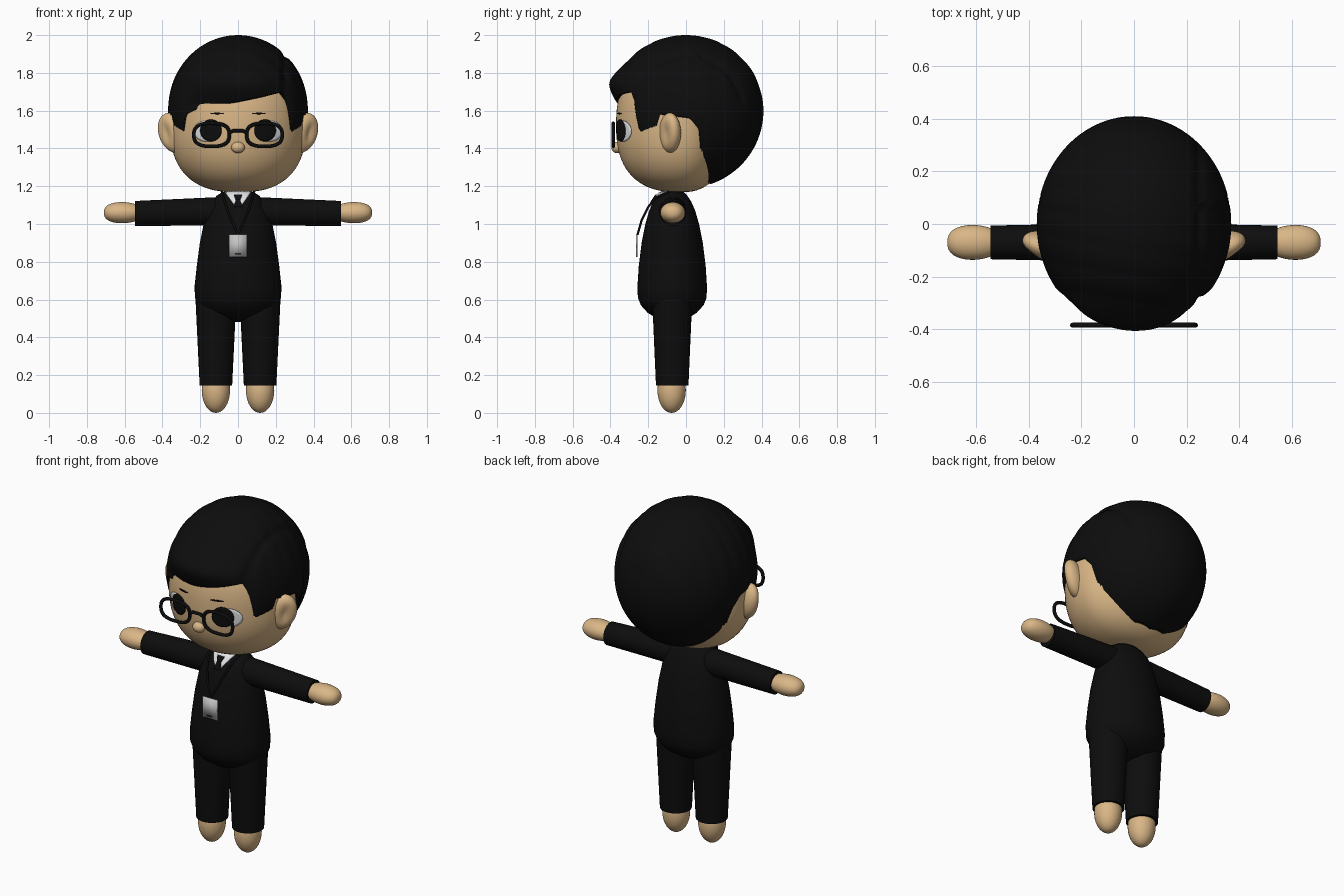
import bpy, bmesh, math
from math import sin, cos, pi, sqrt, exp, acos, radians

if "Cube" in bpy.data.objects:
    bpy.data.objects.remove(bpy.data.objects["Cube"])


def material(name, rgb):
    m = bpy.data.materials.new(name)
    m.diffuse_color = (*rgb, 1)
    m.use_nodes = True
    m.node_tree.nodes["Principled BSDF"].inputs["Base Color"].default_value = m.diffuse_color
    return m


SKIN = material("skin", (0.70, 0.47, 0.24))
BLACK = material("black", (0.004, 0.004, 0.004))
WHITE = material("white", (0.75, 0.76, 0.78))
GREY = material("badge_grey", (0.55, 0.55, 0.55))


def interp(table, t):
    for a, b in zip(table, table[1:]):
        if t <= b[0]:
            k = max(0, (t - a[0]) / (b[0] - a[0]))
            return [p + (q - p) * k for p, q in zip(a[1:], b[1:])]
    return list(table[-1][1:])


def surface(name, f, nu, nv, mat, wrap=True, thick=0, offset=0, caps=False):
    """Grid surface from f(u, v) with u, v in 0..1; u can wrap round."""
    bm = bmesh.new()
    cols = nu if wrap else nu + 1
    rows = [[bm.verts.new(f(i / nu, j / nv)) for i in range(cols)] for j in range(nv + 1)]
    for j in range(nv):
        for i in range(nu):
            k = (i + 1) % cols
            bm.faces.new((rows[j][i], rows[j][k], rows[j + 1][k], rows[j + 1][i]))
    if caps:
        bm.faces.new(rows[0])
        bm.faces.new(rows[-1])
    bmesh.ops.remove_doubles(bm, verts=bm.verts, dist=1e-5)
    bmesh.ops.recalc_face_normals(bm, faces=bm.faces)
    me = bpy.data.meshes.new(name)
    bm.to_mesh(me)
    bm.free()
    ob = bpy.data.objects.new(name, me)
    bpy.context.collection.objects.link(ob)
    me.materials.append(mat)
    if thick:
        s = ob.modifiers.new("thickness", 'SOLIDIFY')
        s.thickness, s.offset = thick, offset
    bpy.ops.object.select_all(action='DESELECT')
    bpy.context.view_layer.objects.active = ob
    ob.select_set(True)
    bpy.ops.object.shade_smooth_by_angle(angle=radians(50))
    return ob


def ellipsoid(name, c, r, mat, nu=32, nv=20):
    return surface(name, lambda u, v: (c[0] + r[0] * sin(pi * v) * cos(2 * pi * u),
                                       c[1] + r[1] * sin(pi * v) * sin(2 * pi * u),
                                       c[2] + r[2] * cos(pi * v)), nu, nv, mat)


def wire(name, points, radius, mat, closed=False):
    cu = bpy.data.curves.new(name, 'CURVE')
    cu.dimensions, cu.bevel_depth, cu.bevel_resolution = '3D', radius, 2
    sp = cu.splines.new('POLY')
    sp.points.add(len(points) - 1)
    for p, co in zip(sp.points, points):
        p.co = (*co, 1)
    sp.use_cyclic_u, cu.use_fill_caps = closed, True
    cu.materials.append(mat)
    bpy.context.collection.objects.link(bpy.data.objects.new(name, cu))


# Head: rounded, squarer than a ball, flatter at the back
N = 2.5


def head_radius(z):
    return max(0, 1 - min(1, abs((z - 1.525) / 0.357)) ** N) ** (1 / N)


def head(u, v):
    z = 1.525 + 0.357 * cos(pi * v)
    r, a = head_radius(z), 2 * pi * u
    y = sin(a) * r
    return 0.36 * r * cos(a), -0.03 + y * (0.34 if y < 0 else 0.25), z


def face_y(x, z):
    return -0.03 - 0.34 * sqrt(max(0, head_radius(z) ** 2 - (x / 0.36) ** 2))


surface("head", head, 64, 40, SKIN)
ellipsoid("nose", (0, -0.365, 1.405), (0.036, 0.03, 0.03), SKIN)

# Hair: cap whose lower edge follows fringe, sideburns, ears and nape
EDGE = [(-180, 1.21), (-106, 1.23), (-100, 1.5), (-93, 1.56), (-72, 1.58), (-66, 1.48),
        (-55, 1.45), (-49, 1.58), (-40, 1.60), (-30, 1.615), (0, 1.645), (42, 1.70),
        (47, 1.60), (52, 1.46), (64, 1.45), (70, 1.58), (93, 1.56), (100, 1.5),
        (106, 1.23), (180, 1.21)]


def hair(u, v):
    a = -180 + 360 * u
    ze = interp(EDGE, a)[0]
    th = v * acos((ze - 1.6) / (0.4 if ze > 1.6 else 0.41))
    a = radians(a)
    x, y = 0.37 * sin(a) * sin(th), -0.41 * cos(a) * sin(th)
    h = cos(th) * (0.4 if cos(th) > 0 else 0.41)
    z = 1.6 + h
    front = max(0, min(1, (cos(a) - 0.6) / 0.25))
    # strands on the crown, and the side parting
    k = 1 + 0.014 * (abs(sin(32 * y + 5 * x)) - 0.6) * max(0, min(1, (z - 1.65) / 0.12)) * sin(th)
    k -= 0.03 * exp(-((x - 0.25) / 0.015) ** 2) * (z > 1.65)
    # fringe bulges forward then curls in
    y *= 1 + 0.07 * front * exp(-((z - 1.76) / 0.06) ** 2)
    if z < 1.75:
        y *= 1 - 0.13 * front * min(1, ((1.75 - z) / 0.12) ** 2)
    return x * k, y * k, 1.6 + h * k


surface("hair", hair, 180, 48, BLACK, thick=0.025, offset=-1)

# Torso: jacket profile of (z, half width, half depth)
TORSO = [(0.48, 0.001, 0.001), (0.495, 0.09, 0.075), (0.53, 0.17, 0.13), (0.57, 0.212, 0.166),
         (0.61, 0.228, 0.182), (0.67, 0.23, 0.184), (0.78, 0.218, 0.177), (0.9, 0.202, 0.162),
         (1.0, 0.182, 0.142), (1.07, 0.162, 0.122), (1.12, 0.138, 0.1), (1.15, 0.113, 0.08),
         (1.17, 0.08, 0.06), (1.18, 0.001, 0.001)]


def torso(u, v):
    z, rx, ry = TORSO[round(v * (len(TORSO) - 1))]
    return rx * cos(2 * pi * u), -0.073 + ry * sin(2 * pi * u), z


def chest_y(x, z):
    rx, ry = interp(TORSO, z)
    return -0.073 - ry * sqrt(max(0, 1 - (x / rx) ** 2))


surface("jacket", torso, 48, len(TORSO) - 1, BLACK)


def chest_plate(name, z0, z1, w0, w1, lift, mat):
    def f(u, v):
        z, w = z0 + (z1 - z0) * v, w0 + (w1 - w0) * v
        x = w * (2 * u - 1)
        return x, chest_y(x, z) - lift, z
    surface(name, f, 12, 8, mat, wrap=False, thick=0.006)


# Shirt collar, tie, lanyard and badge
chest_plate("shirt_front", 1.172, 1.10, 0.072, 0.02, 0.004, WHITE)
chest_plate("tie_knot", 1.155, 1.128, 0.022, 0.012, 0.010, BLACK)
chest_plate("tie", 1.128, 1.09, 0.012, 0.022, 0.010, BLACK)
for s in (-1, 1):
    wire("lanyard", [(s * 0.085, -0.09, 1.17), (s * 0.078, -0.16, 1.14), (s * 0.062, -0.2, 1.09),
                     (s * 0.035, -0.235, 1.02), (0, -0.256, 0.945)], 0.006, BLACK)


def flat_plate(name, x, z0, z1, y, mat):
    surface(name, lambda u, v: (x * (2 * u - 1), y, z0 + (z1 - z0) * v), 1, 1, mat,
            wrap=False, thick=0.008)


flat_plate("badge", 0.047, 0.825, 0.945, -0.26, GREY)
flat_plate("badge_mark", 0.016, 0.838, 0.843, -0.262, BLACK)


def face_plate(name, cx, cz, rx, rz, lift, mat):
    def f(u, v):
        x, z = cx + rx * v * cos(2 * pi * u), cz + rz * v * sin(2 * pi * u)
        return x, face_y(x, z) - lift, z
    surface(name, f, 32, 6, mat, thick=0.006)


for s in (-1, 1):
    side = "left" if s < 0 else "right"
    # Eyes and brows
    face_plate(side + "_eye_white", s * 0.165, 1.492, 0.07, 0.055, 0.003, WHITE)
    face_plate(side + "_pupil", s * 0.143, 1.495, 0.056, 0.058, 0.008, BLACK)
    face_plate(side + "_brow", s * 0.11, 1.585, 0.035, 0.004, 0.002, BLACK)

    # Glasses rim: rounded rectangle
    rim = []
    for i in range(48):
        c, d = cos(2 * pi * i / 48), sin(2 * pi * i / 48)
        rim.append((s * 0.14 + math.copysign(abs(c) ** 0.75, c) * 0.094, -0.385,
                    1.472 + math.copysign(abs(d) ** 0.75, d) * 0.061))
    wire(side + "_glasses_rim", rim, 0.0095, BLACK, closed=True)

    # Ear: flared oval with a hollow on the outer front
    def ear(u, v):
        a, b = 2 * pi * u, pi * v
        p, q, h = sin(b) * cos(a), sin(b) * sin(a), cos(b)
        r = 1 - 0.4 * exp(-((p - 0.6) ** 2 + (q + 0.75) ** 2 + h * h * 0.7) / 0.22)
        x, y = 0.078 * p * r, 0.055 * q * r
        return s * (0.345 + x + 0.02 * h), -0.085 + y + 0.25 * x, 1.482 + 0.106 * h
    surface(side + "_ear", ear, 36, 28, SKIN)

    # Sleeve, hand
    def sleeve(u, v):
        r = 0.074 - 0.01 * v
        return (s * (0.06 + 0.485 * v), -0.07 + r * cos(2 * pi * u),
                1.068 - 0.012 * v + r * 1.03 * sin(2 * pi * u))
    surface(side + "_sleeve", sleeve, 32, 6, BLACK, caps=True)

    def hand(u, v):
        r = sin(pi * v) ** 0.8 * (0.82 + 0.22 * v)
        return (s * (0.605 - 0.105 * cos(pi * v)), -0.07 + 0.071 * r * cos(2 * pi * u),
                1.06 + 0.06 * r * sin(2 * pi * u))
    surface(side + "_hand", hand, 32, 20, SKIN)

    # Trouser leg, foot
    def leg(u, v):
        z = 0.145 + 0.455 * v
        return (s * 0.117 + (0.086 + 0.022 * v) * cos(2 * pi * u),
                -0.073 + (0.086 + 0.02 * v) * sin(2 * pi * u), z)
    surface(side + "_trouser_leg", leg, 32, 6, BLACK, caps=True)
    ellipsoid(side + "_foot", (s * 0.117, -0.076, 0.12), (0.075, 0.075, 0.12), SKIN)

# Glasses bridge
wire("glasses_bridge", [(-0.05, -0.385, 1.48), (-0.025, -0.385, 1.494),
                        (0.025, -0.385, 1.494), (0.05, -0.385, 1.48)], 0.009, BLACK)
